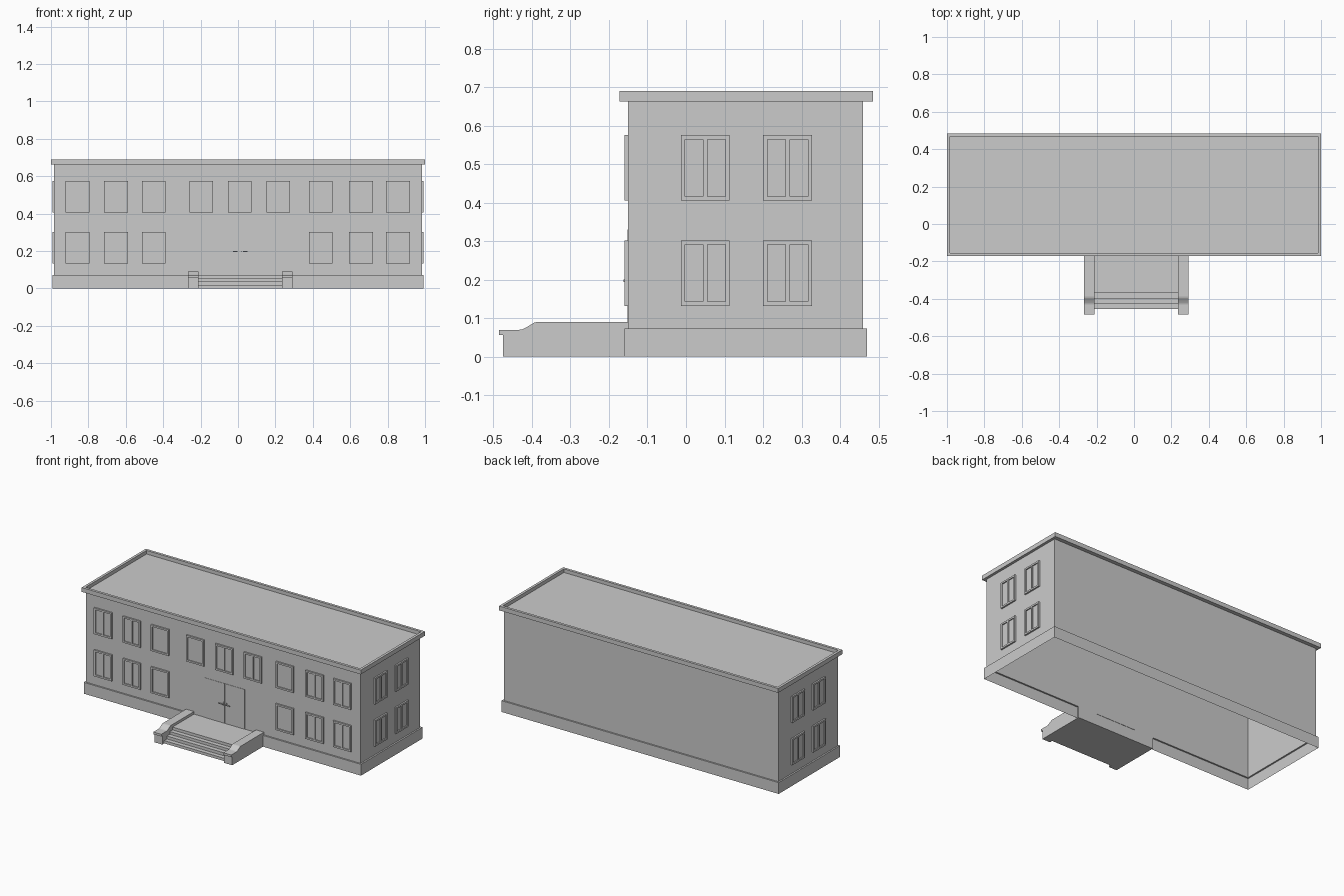
import bpy, bmesh
from mathutils import Matrix

if "Cube" in bpy.data.objects:
    bpy.data.objects.remove(bpy.data.objects["Cube"])


def finish(name, bm):
    mesh = bpy.data.meshes.new(name)
    bm.to_mesh(mesh)
    bm.free()
    ob = bpy.data.objects.new(name, mesh)
    bpy.context.collection.objects.link(ob)
    return ob


def add_box(bm, x0, x1, y0, y1, z0, z1):
    m = Matrix.Translation(((x0 + x1) / 2, (y0 + y1) / 2, (z0 + z1) / 2))
    m = m @ Matrix.Diagonal((x1 - x0, y1 - y0, z1 - z0, 1))
    return bmesh.ops.create_cube(bm, size=1, matrix=m)["verts"]


def boxes(name, dims):
    bm = bmesh.new()
    for d in dims:
        add_box(bm, *d)
    return finish(name, bm)


def extrude_profile(name, pts, x0, x1):
    """Solid with a (y, z) outline, swept along x."""
    bm = bmesh.new()
    face = bm.faces.new([bm.verts.new((x0, y, z)) for y, z in pts])
    out = bmesh.ops.extrude_face_region(bm, geom=[face])["geom"]
    bmesh.ops.translate(bm, vec=(x1 - x0, 0, 0),
                        verts=[v for v in out if isinstance(v, bmesh.types.BMVert)])
    bmesh.ops.recalc_face_normals(bm, faces=bm.faces[:])
    return finish(name, bm)


CX = 0.012                      # centre of entrance
WX, WY0, WY1 = 0.983, -0.15, 0.46
PLINTH, WALL_TOP = 0.073, 0.662

# walls: thin shell, open underneath
bm = bmesh.new()
add_box(bm, -WX, WX, WY0, WY1, PLINTH, WALL_TOP)
bmesh.ops.delete(bm, geom=[f for f in bm.faces if abs(f.normal.z) > 0.5], context='FACES')
finish("walls", bm)

# plinth: thin skirt with a top ledge, interrupted at the entrance
bm = bmesh.new()
gl, gr, o = CX - 0.28, CX + 0.28, 0.01
inner = [(gr, WY0), (WX, WY0), (WX, WY1), (-WX, WY1), (-WX, WY0), (gl, WY0)]
outer = [(gr, WY0 - o), (WX + o, WY0 - o), (WX + o, WY1 + o),
         (-WX - o, WY1 + o), (-WX - o, WY0 - o), (gl, WY0 - o)]
rows = [[bm.verts.new((x, y, z)) for x, y in ring]
        for ring, z in ((outer, 0), (outer, PLINTH), (inner, PLINTH))]
for a, b in zip(rows, rows[1:]):
    for i in range(5):
        bm.faces.new((a[i], a[i + 1], b[i + 1], b[i]))
finish("plinth", bm)

# roof slab with recessed deck and raised rim
bm = bmesh.new()
add_box(bm, -1, 1, -0.172, 0.485, WALL_TOP, 0.69)
top = max(bm.faces, key=lambda f: f.calc_center_median().z)
bmesh.ops.inset_region(bm, faces=[top], thickness=0.024)
deck = bmesh.ops.extrude_face_region(bm, geom=[top])["geom"]
bmesh.ops.translate(bm, vec=(0, 0, -0.023),
                    verts=[v for v in deck if isinstance(v, bmesh.types.BMVert)])
bmesh.ops.delete(bm, geom=[f for f in [top] if f.is_valid], context='FACES')
bmesh.ops.recalc_face_normals(bm, faces=bm.faces[:])
finish("roof", bm)


# windows: (u0, u1, v0, v1, depth) boxes on a wall, depth measured outwards
def window_parts(u, z, w=0.127, h=0.17, b=0.011, mullion=True):
    a, c, z0, z1, d = u - w / 2, u + w / 2, z - h / 2, z + h / 2, 0.01
    parts = [(a, a + b, z0, z1, d), (c - b, c, z0, z1, d),
             (a + b, c - b, z0, z0 + b, d), (a + b, c - b, z1 - b, z1, d),
             (a + b, c - b, z0 + b, z1 - b, 0.003)]
    if mullion:
        parts.append((u - b / 2, u + b / 2, z0 + b, z1 - b, d - 0.001))
    return parts


LOW, HIGH = 0.217, 0.49
columns = [-0.858, -0.652, -0.45, -0.197, 0.01, 0.215, 0.443, 0.657, 0.855]
front = []
for i, u in enumerate(columns):
    for z in (LOW, HIGH):
        if z == LOW and i in (3, 4, 5):
            continue            # the entrance takes this space
        front += window_parts(u, z, mullion=i not in (2, 3, 6))
boxes("front_windows", [(a, c, WY0 - d, WY0, z0, z1) for a, c, z0, z1, d in front])

side = [p for u in (0.05, 0.264) for z in (LOW, HIGH) for p in window_parts(u, z)]
boxes("right_windows", [(WX, WX + d, a, c, z0, z1) for a, c, z0, z1, d in side])
boxes("left_windows", [(-WX - d, -WX, a, c, z0, z1) for a, c, z0, z1, d in side])

# double door and its handles
leaf = 0.142
boxes("doors", [(CX - leaf, CX - 0.001, WY0 - 0.002, WY0 + 0.002, PLINTH, 0.33),
                (CX + 0.001, CX + leaf, WY0 - 0.002, WY0 + 0.002, PLINTH, 0.33)])
handles = []
for s in (-1, 1):
    x, tip = CX + s * 0.01, CX + s * 0.04
    handles.append((x - 0.004, x + 0.004, WY0 - 0.005, WY0, 0.188, 0.208))
    handles.append((x - 0.002, x + 0.002, WY0 - 0.012, WY0, 0.195, 0.199))
    handles.append((min(x, tip), max(x, tip), WY0 - 0.012, WY0 - 0.008, 0.194, 0.2))
boxes("door_handles", handles)

# entrance landing with steps
stairs = [(WY0, 0), (WY0, PLINTH)]
for y, z, nxt in ((-0.37, PLINTH, 0.055), (-0.398, 0.055, 0.037),
                  (-0.427, 0.037, 0.018), (-0.455, 0.018, 0)):
    stairs += [(y, z), (y, nxt)]
extrude_profile("entrance_steps", stairs, CX - 0.222, CX + 0.222)

# curbs beside the steps, with a nosed cap and a swept rise
curb = [(WY0, 0), (WY0, 0.09), (-0.388, 0.09), (-0.395, 0.088), (-0.415, 0.076),
        (-0.425, 0.071), (-0.432, 0.07), (-0.485, 0.07), (-0.485, 0.056),
        (-0.475, 0.056), (-0.475, 0)]
for s, name in ((-1, "left_curb"), (1, "right_curb")):
    extrude_profile(name, curb, CX + s * 0.222, CX + s * 0.279)
